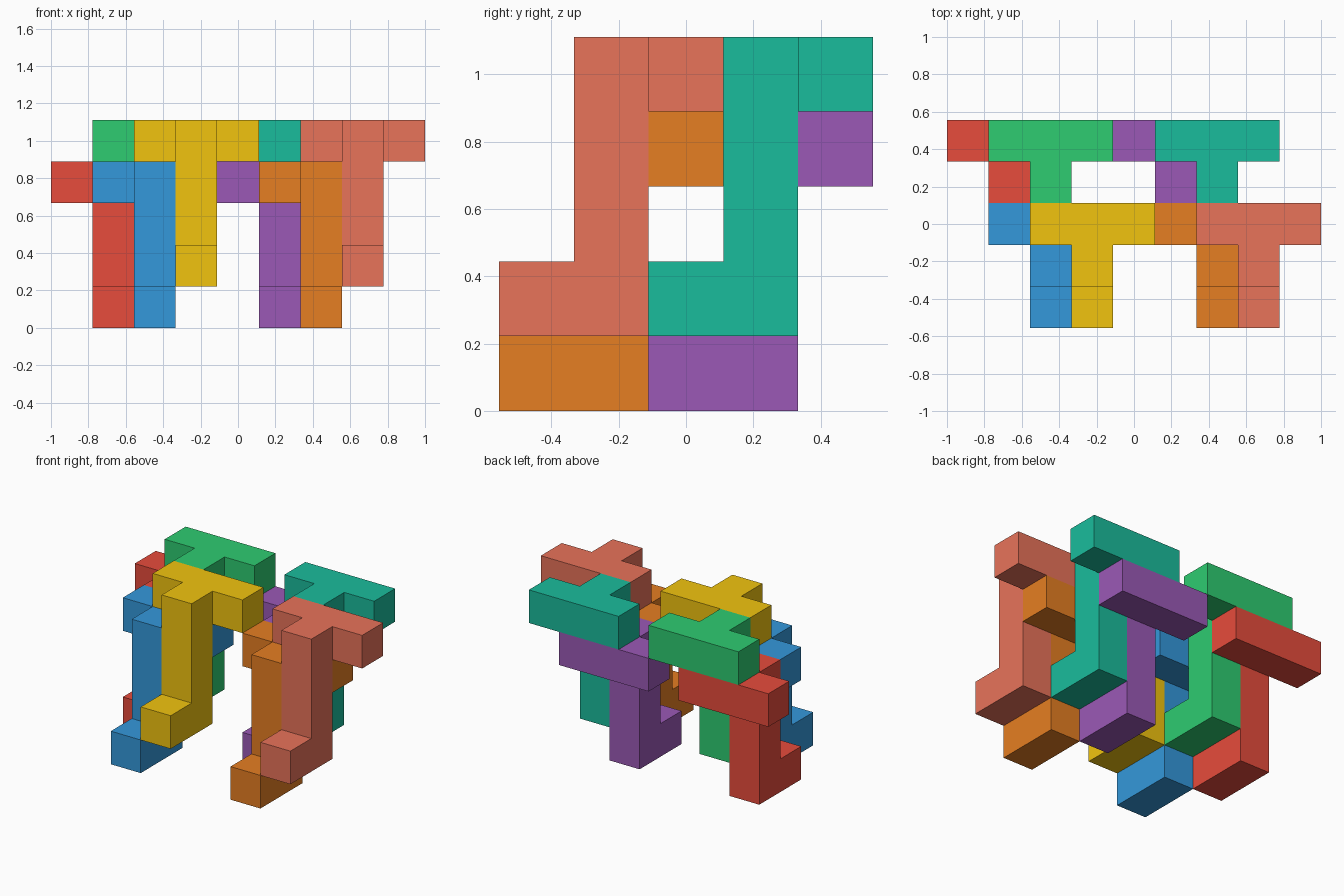
import bpy, bmesh, math
from mathutils import Vector

if "Cube" in bpy.data.objects:
    bpy.data.objects.remove(bpy.data.objects["Cube"])

U = 2 / 9  # edge of one cube cell
AXES = [Vector(a) for a in ((1, 0, 0), (0, 1, 0), (0, 0, 1))]

# One piece in cells: foot, four-high column, three-wide top bar
PIECE = ([(0, 0, 0)] + [(0, 1, z) for z in range(4)]
         + [(x, 2, 3) for x in (-1, 0, 1)])


def material(name, hex_color):
    srgb = [int(hex_color[i:i + 2], 16) / 255 for i in (0, 2, 4)]
    lin = [c / 12.92 if c <= 0.04045 else ((c + 0.055) / 1.055) ** 2.4 for c in srgb]
    mat = bpy.data.materials.new(name)
    mat.diffuse_color = (*lin, 1)
    mat.use_nodes = True
    mat.node_tree.nodes["Principled BSDF"].inputs["Base Color"].default_value = mat.diffuse_color
    return mat


def add_piece(name, origin, hex_color):
    cells = {tuple(a + b for a, b in zip(c, origin)) for c in PIECE}
    bm = bmesh.new()
    # Outer skin only: skip faces shared by two cells
    for cell in cells:
        mid = Vector(cell) + Vector((0.5, 0.5, 0.5))
        for i in range(3):
            u, v = AXES[(i + 1) % 3] / 2, AXES[(i + 2) % 3] / 2
            for s in (1, -1):
                n = AXES[i] * s
                if tuple(int(a + b) for a, b in zip(cell, n)) in cells:
                    continue
                c = mid + n / 2
                quad = [c - u - v, c + u - v, c + u + v, c - u + v][::s]
                bm.faces.new([bm.verts.new((p - Vector((4.5, 2.5, 0))) * U) for p in quad])
    bmesh.ops.remove_doubles(bm, verts=bm.verts, dist=1e-4)
    # Merge coplanar squares into clean flat faces
    bmesh.ops.dissolve_limit(bm, angle_limit=math.radians(1), verts=bm.verts, edges=bm.edges)
    mesh = bpy.data.meshes.new(name)
    bm.to_mesh(mesh)
    bm.free()
    mesh.materials.append(material(name + "_color", hex_color))
    bpy.context.collection.objects.link(bpy.data.objects.new(name, mesh))


# Interlocked pairs: lower piece at its foot cell, upper piece one right and one up
PAIRS = [
    ("front_left", (2, 0, 0), "3498db", "f1c40f"),
    ("front_right", (6, 0, 0), "e67e22", "e8735a"),
    ("back_left", (1, 2, 0), "e74c3c", "2ecc71"),
    ("back_right", (5, 2, 0), "9b59b6", "1abc9c"),
]
for label, (x, y, z), low, high in PAIRS:
    add_piece(label + "_lower_piece", (x, y, z), low)
    add_piece(label + "_upper_piece", (x + 1, y, z + 1), high)
